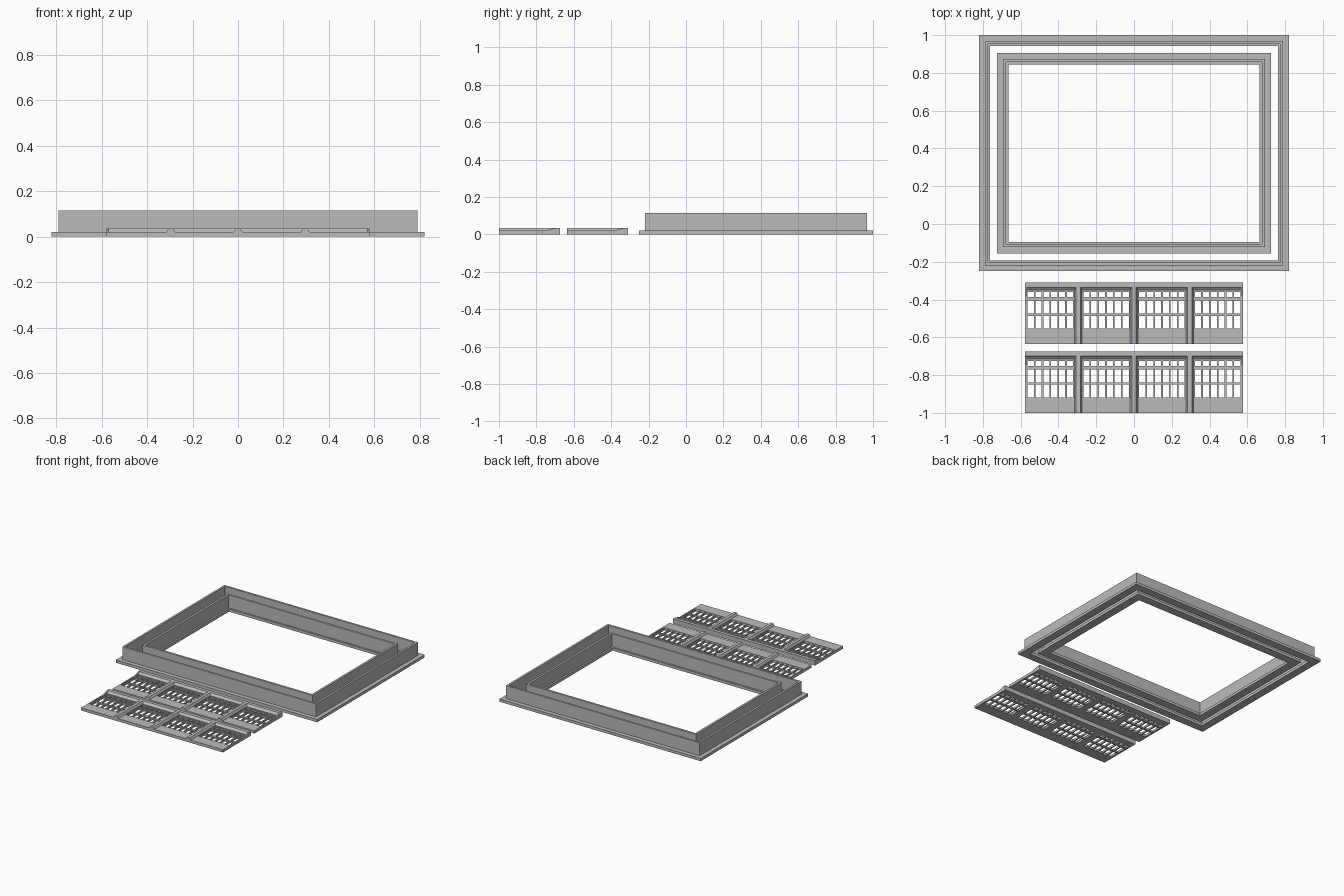
import bpy, bmesh

if "Cube" in bpy.data.objects:
    bpy.data.objects.remove(bpy.data.objects["Cube"])

grey = bpy.data.materials.new("plain grey")
grey.diffuse_color = (0.5, 0.5, 0.5, 1)
grey.use_nodes = True
grey.node_tree.nodes["Principled BSDF"].inputs["Base Color"].default_value = grey.diffuse_color


def finish(bm, name):
    bmesh.ops.recalc_face_normals(bm, faces=bm.faces)
    me = bpy.data.meshes.new(name)
    bm.to_mesh(me)
    bm.free()
    me.materials.append(grey)
    ob = bpy.data.objects.new(name, me)
    bpy.context.collection.objects.link(ob)
    return ob


def rect_frame(name, hx, hy, cy, profile):
    """Mitred rectangular frame; profile is (inset, z) pairs."""
    bm = bmesh.new()
    rings = [[bm.verts.new((sx * (hx - d), cy + sy * (hy - d), z)) for d, z in profile]
             for sx, sy in ((-1, -1), (1, -1), (1, 1), (-1, 1))]
    n = len(profile)
    for i in range(4):
        a, b = rings[i], rings[(i + 1) % 4]
        for j in range(n):
            k = (j + 1) % n
            bm.faces.new((a[j], b[j], b[k], a[k]))
    return finish(bm, name)


def pierced_plate(name, xs, ys, is_hole, height):
    """Plate over a grid of cells, leaving out the cells that are holes."""
    bm = bmesh.new()
    grid = [[bm.verts.new((x, y, 0)) for y in ys] for x in xs]
    for i in range(len(xs) - 1):
        for j in range(len(ys) - 1):
            if not is_hole(i, j):
                bm.faces.new((grid[i][j], grid[i + 1][j], grid[i + 1][j + 1], grid[i][j + 1]))
    loose = [v for v in bm.verts if not v.link_faces]
    bmesh.ops.delete(bm, geom=loose, context='VERTS')
    top = bmesh.ops.extrude_face_region(bm, geom=bm.faces[:], use_keep_orig=True)
    for v in top["geom"]:
        if isinstance(v, bmesh.types.BMVert):
            v.co.z = height
    return finish(bm, name)


def prism(name, profile, place, a, b):
    """Closed profile extruded from a to b; place maps (p, q, t) to a point."""
    bm = bmesh.new()
    ends = [[bm.verts.new(place(p, q, t)) for p, q in profile] for t in (a, b)]
    n = len(profile)
    for e in ends:
        bm.faces.new(e)
    for j in range(n):
        k = (j + 1) % n
        bm.faces.new((ends[0][j], ends[0][k], ends[1][k], ends[1][j]))
    return finish(bm, name)


# Two nested roof frames: a flat flange with an upstanding wall
FLANGE, WALL = 0.02, 0.115
section = [(0, 0), (0.058, 0), (0.058, FLANGE), (0.046, FLANGE),
           (0.046, WALL), (0.031, WALL), (0.031, FLANGE), (0, FLANGE)]
rect_frame("outer_frame", 0.82, 0.625, 0.375, section)
inner = [(d * 1.05, z) for d, z in section]
rect_frame("inner_frame", 0.725, 0.53, 0.375, inner)

# Two identical window walls lying flat
HALF, SLAB, BARS, RELIEF = 0.578, 0.02, 0.013, 0.035
BAYS = (-0.443, -0.148, 0.148, 0.443)
BAY_HALF = 0.125


def window_wall(tag, y0):
    top = y0 + 0.325
    low, high = y0 + 0.082, y0 + 0.28

    # Wall slab with four openings
    xs = [-HALF] + [c + s * BAY_HALF for c in BAYS for s in (-1, 1)] + [HALF]
    pierced_plate("wall_slab_" + tag, xs, [y0, low, high, top],
                  lambda i, j: j == 1 and i % 2 == 1, SLAB)

    # Glazing bars: six columns, with two tall rows and a row of small top lights
    ys = [low, y0 + 0.149, y0 + 0.160, y0 + 0.229, y0 + 0.249, y0 + 0.275, high]
    for n, c in enumerate(BAYS):
        cols = []
        for i in range(6):
            m = c - BAY_HALF + (i + 0.5) * BAY_HALF / 3
            cols += [m - 0.0165, m + 0.0165]
        cols = [c - BAY_HALF] + cols + [c + BAY_HALF]
        pierced_plate(f"glazing_bars_{tag}_{n + 1}", cols, ys,
                      lambda i, j: i % 2 == 1 and j in (0, 2, 4), BARS)
        # Rail between the top lights and the tall windows
        prism(f"transom_{tag}_{n + 1}",
              [(y0 + 0.233, BARS), (y0 + 0.245, BARS), (y0 + 0.245, SLAB), (y0 + 0.233, SLAB)],
              lambda p, q, t: (t, p, q), c - BAY_HALF, c + BAY_HALF)

    # Cornice along the top edge
    prism("cornice_" + tag,
          [(top, SLAB), (top, RELIEF), (top - 0.025, RELIEF), (top - 0.03, 0.028), (top - 0.04, SLAB)],
          lambda p, q, t: (t, p, q), -HALF, HALF)

    # Chamfered pilasters between the bays
    for n, x in enumerate((-0.2955, 0, 0.2955)):
        prism(f"pilaster_{tag}_{n + 1}",
              [(x - 0.02, SLAB), (x + 0.02, SLAB), (x + 0.011, RELIEF), (x - 0.011, RELIEF)],
              lambda p, q, t: (p, t, q), y0, top - 0.02)

    # Small brackets under the cornice ends
    for side, s in (("left", -1), ("right", 1)):
        prism(f"end_bracket_{tag}_{side}",
              [(top - 0.025, SLAB), (top - 0.025, 0.032), (top - 0.045, 0.029), (top - 0.075, SLAB)],
              lambda p, q, t: (t, p, q), s * (HALF - 0.01), s * HALF)


window_wall("front", -1.0)
window_wall("rear", -0.635)
